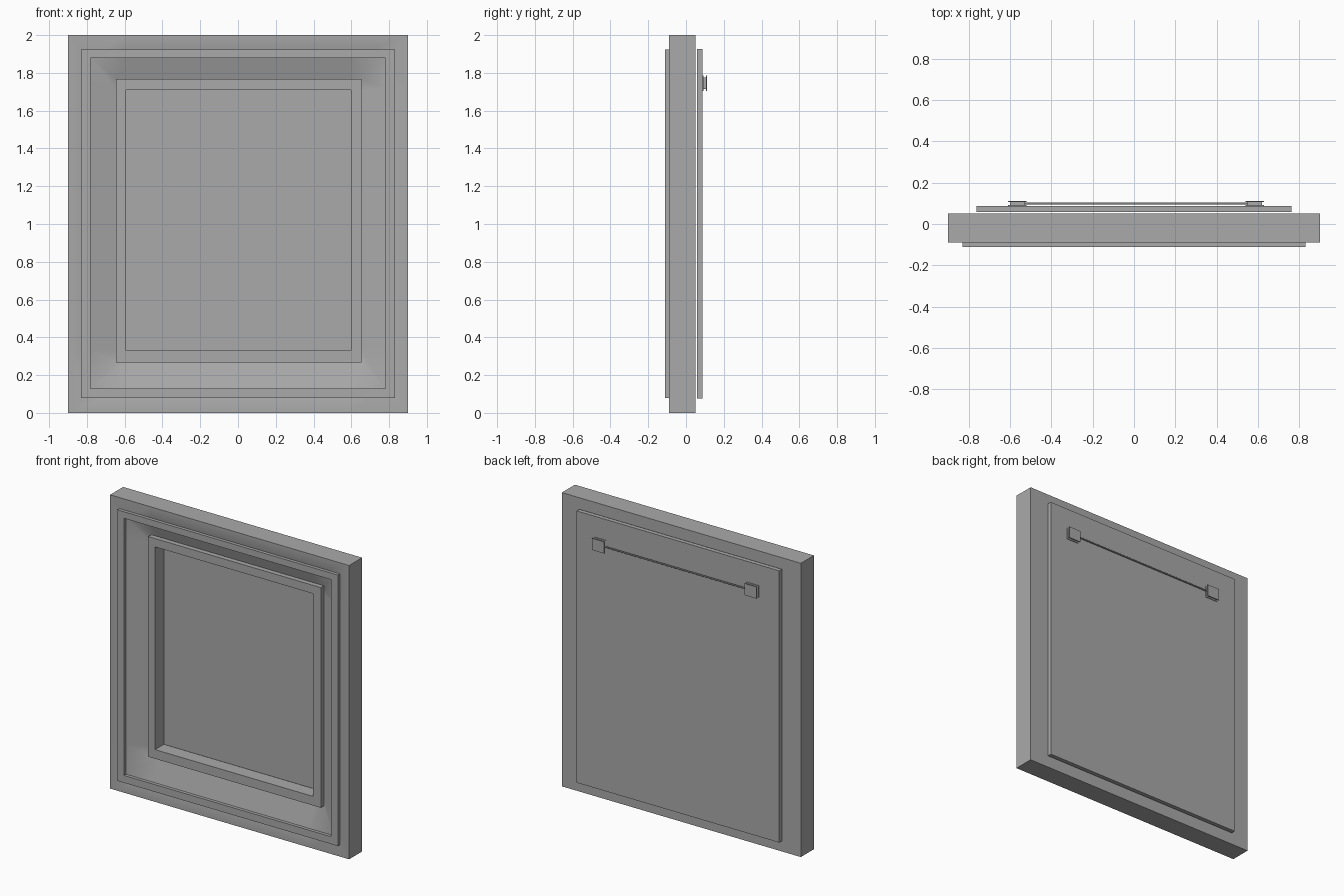
import bpy
import bmesh
import math

cube = bpy.data.objects.get("Cube")
if cube:
    bpy.data.objects.remove(cube, do_unlink=True)

# One flat colour for the whole model
GREY = (0.4, 0.4, 0.4, 1.0)
grey = bpy.data.materials.new("mid grey")
grey.use_nodes = True
grey.diffuse_color = GREY
grey.node_tree.nodes["Principled BSDF"].inputs["Base Color"].default_value = GREY

# Nested rectangles: left, right, bottom, top
OUTER = (-0.9, 0.9, 0.0, 2.0)
LIP_OUT = (-0.83, 0.83, 0.08, 1.925)
LIP_IN = (-0.78, 0.78, 0.13, 1.88)
BORDER = (-0.645, 0.655, 0.268, 1.767)
OPENING = (-0.593, 0.598, 0.33, 1.71)

# Depths along y
LIP_Y, FACE_Y, BORDER_Y, COVE_Y, BACK_Y = -0.112, -0.09, -0.045, -0.012, 0.05
PANEL_Y, PANEL_BACK, CLIP_BACK = 0.058, 0.087, 0.112


def finish(name, bm, smooth_angle=None):
    bmesh.ops.recalc_face_normals(bm, faces=bm.faces)
    mesh = bpy.data.meshes.new(name)
    bm.to_mesh(mesh)
    bm.free()
    mesh.materials.append(grey)
    obj = bpy.data.objects.new(name, mesh)
    bpy.context.collection.objects.link(obj)
    if smooth_angle:
        bpy.ops.object.select_all(action="DESELECT")
        obj.select_set(True)
        bpy.context.view_layer.objects.active = obj
        bpy.ops.object.shade_smooth_by_angle(angle=math.radians(smooth_angle))
    return obj


def outline(rect):
    """Rectangle outline with extra points in line with the opening."""
    l, r, b, t = rect
    il, ir, ib, it = OPENING
    if rect == OPENING:
        return [(l, b), (l, b), (r, b), (r, b), (r, b), (r, b),
                (r, t), (r, t), (l, t), (l, t), (l, t), (l, t)]
    return [(l, b), (il, b), (ir, b), (r, b), (r, ib), (r, it),
            (r, t), (ir, t), (il, t), (l, t), (l, it), (l, ib)]


def moulding(name, section, smooth_angle=None):
    """Join a closed section of (rectangle, depth) steps into a ring."""
    bm = bmesh.new()
    rings = [[bm.verts.new((x, y, z)) for x, z in outline(rect)]
             for rect, y in section]
    for a, b in zip(rings, rings[1:] + rings[:1]):
        for i in range(len(a)):
            j = (i + 1) % len(a)
            bm.faces.new((a[i], a[j], b[j], b[i]))
    bmesh.ops.remove_doubles(bm, verts=bm.verts, dist=0.0001)
    return finish(name, bm, smooth_angle)


def spool(name, x, z, steps):
    """Stack of rectangles along y: (half width, half height, depth)."""
    bm = bmesh.new()
    rings = []
    for w, h, y in steps:
        corners = ((-w, -h), (w, -h), (w, h), (-w, h))
        rings.append([bm.verts.new((x + dx, y, z + dz)) for dx, dz in corners])
    for a, b in zip(rings, rings[1:]):
        for i in range(4):
            j = (i + 1) % 4
            bm.faces.new((a[i], a[j], b[j], b[i]))
    bm.faces.new(rings[0])
    bm.faces.new(rings[-1])
    return finish(name, bm)


# Frame body with its sloped inner face, blended at the corners
moulding("frame_body", [
    (OPENING, BACK_Y), (OUTER, BACK_Y), (OUTER, FACE_Y), (LIP_IN, FACE_Y),
    (BORDER, COVE_Y), (OPENING, COVE_Y)], 50)

# Raised lip around the front
moulding("front_lip", [
    (LIP_OUT, FACE_Y), (LIP_OUT, LIP_Y), (LIP_IN, LIP_Y), (LIP_IN, FACE_Y)])

# Inner border around the opening
moulding("inner_border", [
    (BORDER, COVE_Y), (BORDER, BORDER_Y), (OPENING, BORDER_Y), (OPENING, COVE_Y)])

# Backing panel, visible through the opening
spool("backing_panel", 0, 1.001,
      [(0.763, 0.925, PANEL_Y), (0.763, 0.925, PANEL_BACK)])

# Hanger clips with a narrow waist between two square plates
CLIP_X, CLIP_Z = (-0.565, 0.585), 1.745
for side, x in zip(("right", "left"), CLIP_X):
    spool(side + "_hanger_clip", x, CLIP_Z, [
        (0.045, 0.04, PANEL_BACK), (0.045, 0.04, PANEL_BACK + 0.005),
        (0.036, 0.031, PANEL_BACK + 0.006), (0.036, 0.031, CLIP_BACK - 0.006),
        (0.045, 0.04, CLIP_BACK - 0.005), (0.045, 0.04, CLIP_BACK)])

# Hanging wire stretched between the clips
bpy.ops.mesh.primitive_cylinder_add(
    vertices=8, radius=0.005, depth=CLIP_X[1] - CLIP_X[0],
    location=(sum(CLIP_X) / 2, 0.099, CLIP_Z), rotation=(0, math.pi / 2, 0))
wire = bpy.context.object
wire.name = "hanging_wire"
wire.data.materials.append(grey)
bpy.ops.object.shade_smooth_by_angle(angle=math.radians(50))
